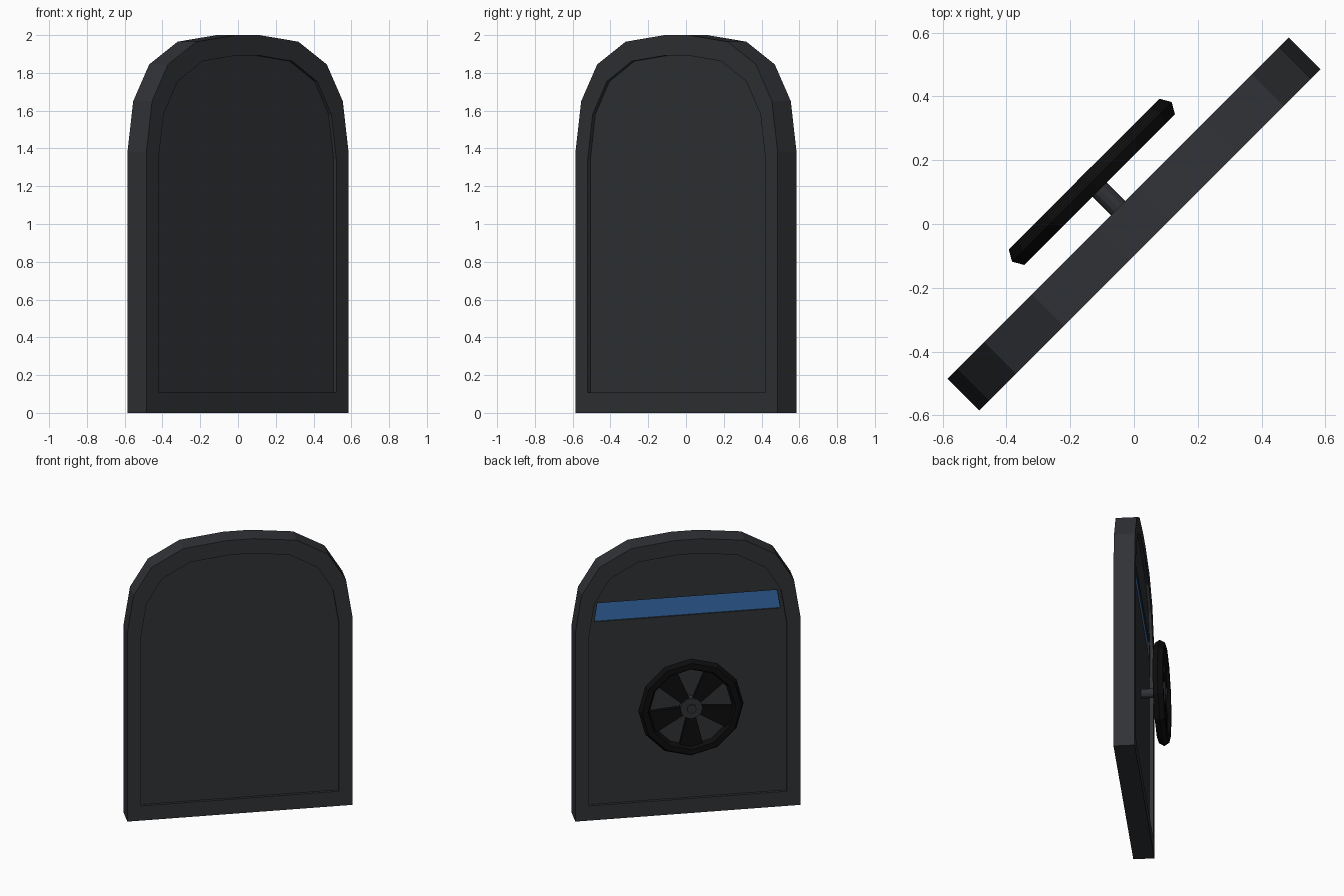
import bpy, bmesh
from math import sin, cos, pi, radians
from mathutils import Matrix

if "Cube" in bpy.data.objects:
    bpy.data.objects.remove(bpy.data.objects["Cube"])

# Whole model is turned 45 degrees: local x = door width, local +y = wheel side
TURN = Matrix.Rotation(radians(45), 4, 'Z')
WHEEL_Y, WHEEL_Z = 0.187, 0.83


def material(name, rgb):
    m = bpy.data.materials.new(name)
    m.diffuse_color = (*rgb, 1)
    m.use_nodes = True
    m.node_tree.nodes["Principled BSDF"].inputs["Base Color"].default_value = m.diffuse_color
    return m


steel = material("dark_steel", (0.03, 0.032, 0.037))
black = material("black", (0.004, 0.004, 0.004))
blue = material("blue_glass", (0.04, 0.16, 0.43))


def loft(name, rings, mat):
    """Skin a list of (xz profile, y) rings and cap both ends."""
    bm = bmesh.new()
    loops = [[bm.verts.new((x, y, z)) for x, z in prof] for prof, y in rings]
    n = len(loops[0])
    for a, b in zip(loops, loops[1:]):
        for i in range(n):
            j = (i + 1) % n
            bm.faces.new((a[i], a[j], b[j], b[i]))
    bm.faces.new(loops[0][::-1])
    bm.faces.new(loops[-1])
    bmesh.ops.recalc_face_normals(bm, faces=bm.faces)
    me = bpy.data.meshes.new(name)
    bm.to_mesh(me)
    bm.free()
    ob = bpy.data.objects.new(name, me)
    bpy.context.collection.objects.link(ob)
    ob.matrix_world = TURN
    if mat:
        me.materials.append(mat)
    return ob


def circle(r, n=12):
    return [(r * cos(2 * pi * i / n), WHEEL_Z + r * sin(2 * pi * i / n)) for i in range(n)]


# Arched door slab with a shallow recess on both faces
half = [(0.757, 0), (0.757, 1.38), (0.714, 1.65), (0.594, 1.845), (0.382, 1.965), (0.09, 2.0)]
outer = half + [(-x, z) for x, z in reversed(half)]
inner = [(x * 0.88, 1 + (z - 1) * 0.893) for x, z in outer]
T, F = 0.0707, 0.05
door = loft("door", [(inner, -F), (inner, -T), (outer, -T),
                     (outer, T), (inner, T), (inner, F)], steel)

# Window strip set into the wheel side
strip = [(-0.625, 1.44), (0.625, 1.44), (0.605, 1.575), (-0.605, 1.575)]
cutter = loft("window_cutter", [(strip, 0.03), (strip, 0.1)], None)
cutter.hide_render = True
cutter.display_type = 'WIRE'
cut = door.modifiers.new("window_recess", 'BOOLEAN')
cut.operation = 'DIFFERENCE'
cut.solver = 'EXACT'
cut.object = cutter
loft("window", [(strip, 0.025), (strip, 0.04)], blue)

# Hand wheel rim
bpy.ops.mesh.primitive_torus_add(major_segments=12, minor_segments=6,
                                 major_radius=0.314, minor_radius=0.04)
rim = bpy.context.object
rim.name = "wheel_rim"
rim.matrix_world = (TURN @ Matrix.Translation((0, WHEEL_Y, WHEEL_Z))
                    @ Matrix.Rotation(radians(90), 4, 'X'))
rim.data.materials.append(black)

# Five flared spokes
for k in range(5):
    a = radians(-90 + 72 * k)
    flat = [(0.04, -0.025), (0.29, -0.085), (0.29, 0.085), (0.04, 0.025)]
    prof = [(r * cos(a) - t * sin(a), WHEEL_Z + r * sin(a) + t * cos(a)) for r, t in flat]
    loft(f"wheel_spoke_{k + 1}", [(prof, WHEEL_Y - 0.015), (prof, WHEEL_Y + 0.015)], black)

# Hub and the shaft joining it to the door
loft("wheel_hub", [(circle(0.075), WHEEL_Y - 0.025), (circle(0.075), WHEEL_Y + 0.025)], steel)
loft("wheel_shaft", [(circle(0.032), 0.04), (circle(0.032), WHEEL_Y + 0.035)], steel)
